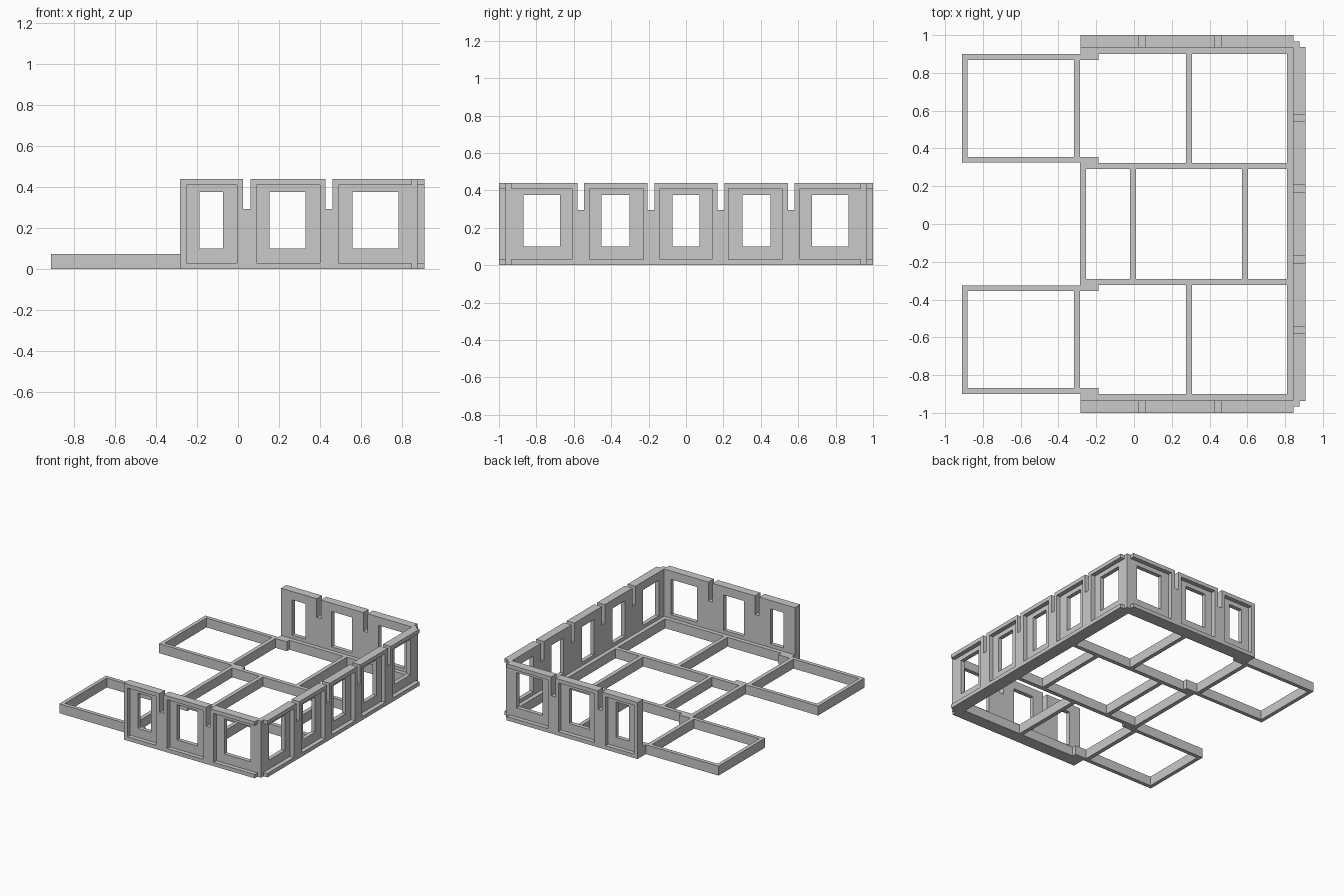
import bpy, bmesh
from math import radians

cube = bpy.data.objects.get("Cube")
if cube:
    bpy.data.objects.remove(cube, do_unlink=True)

stone = bpy.data.materials.new("light stone grey")
stone.use_nodes = True
GREY = (0.585, 0.585, 0.585, 1)
stone.diffuse_color = GREY
stone.node_tree.nodes["Principled BSDF"].inputs["Base Color"].default_value = GREY

HEIGHT, FLOOR = 0.44, 0.073
SILL, LINTEL = 0.1, 0.375         # window opening
RAIL, HEAD = 0.03, 0.41           # recessed panel
SLOT = 0.294                      # bottom of the top notches


def build(name, solids, voids=()):
    """Join boxes (x0, x1, y0, y1, z0, z1), cut others away, keep the outer skin."""
    cuts = [sorted({round(b[2 * a + e], 4) for b in list(solids) + list(voids) for e in (0, 1)})
            for a in range(3)]

    def inside(boxes, p):
        return any(all(b[2 * a] < p[a] < b[2 * a + 1] for a in range(3)) for b in boxes)

    def mid(a, i):
        return (cuts[a][i] + cuts[a][i + 1]) / 2

    nx, ny, nz = (len(c) - 1 for c in cuts)
    cells = {(i, j, k) for i in range(nx) for j in range(ny) for k in range(nz)
             if inside(solids, (mid(0, i), mid(1, j), mid(2, k)))
             and not inside(voids, (mid(0, i), mid(1, j), mid(2, k)))}

    bm = bmesh.new()
    verts = {}

    def vert(key):
        if key not in verts:
            verts[key] = bm.verts.new([cuts[a][key[a]] for a in range(3)])
        return verts[key]

    for cell in cells:
        for a in range(3):
            u, v = (a + 1) % 3, (a + 2) % 3
            for side in (0, 1):
                neighbour = list(cell)
                neighbour[a] += 2 * side - 1
                if tuple(neighbour) in cells:
                    continue
                ring = []
                for du, dv in ((0, 0), (1, 0), (1, 1), (0, 1)):
                    key = list(cell)
                    key[a] += side
                    key[u] += du
                    key[v] += dv
                    ring.append(vert(tuple(key)))
                bm.faces.new(ring if side else ring[::-1])
    bmesh.ops.dissolve_limit(bm, angle_limit=radians(1), verts=bm.verts, edges=bm.edges)
    mesh = bpy.data.meshes.new(name)
    bm.to_mesh(mesh)
    bm.free()
    mesh.materials.append(stone)
    obj = bpy.data.objects.new(name, mesh)
    bpy.context.collection.objects.link(obj)


def wall(name, place, slab, trim, panels, windows, notches):
    """Slab with an outer trim layer; place(u0, u1, d0, d1, z0, z1) orients a box."""
    inner, middle, outer = 0, 0.032, 0.066
    solids = [place(*slab, inner, middle, 0, HEIGHT),
              place(*trim, middle, outer, 0, HEIGHT)]
    voids = [place(*p, middle, outer, RAIL, HEAD) for p in panels]
    voids += [place(*w, inner, outer, SILL, LINTEL) for w in windows]
    voids += [place(n - 0.018, n + 0.018, inner, outer, SLOT, HEIGHT) for n in notches]
    build(name, solids, voids)


def along_x(sign):
    def place(u0, u1, d0, d1, z0, z1):
        y = sorted((sign * (0.934 + d0), sign * (0.934 + d1)))
        return (u0, u1, *y, z0, z1)
    return place


def along_y(u0, u1, d0, d1, z0, z1):
    return (0.843 + d0, 0.843 + d1, u0, u1, z0, z1)


# Front and back walls
for name, sign in (("front_wall", -1), ("back_wall", 1)):
    wall(name, along_x(sign), (-0.283, 0.875), (-0.283, 0.844),
         [(-0.252, -0.006), (0.09, 0.4), (0.49, 0.844)],
         [(-0.187, -0.073), (0.153, 0.329), (0.558, 0.782)],
         [0.042, 0.443])

# Long side wall, the end panels running out to the corners
half_panels = [(0.227, 0.513), (0.61, 0.936)]
half_windows = [(0.302, 0.452), (0.674, 0.87)]


def both(spans):
    return spans + [(-b, -a) for a, b in spans]


wall("side_wall", along_y, (-0.934, 0.934), (-0.936, 0.936),
     both(half_panels) + [(-0.14, 0.14)],
     both(half_windows) + [(-0.073, 0.073)],
     [s * n for s in (-1, 1) for n in (0.1875, 0.5625)])

# Floor beams as (x0, x1, y0, y1), shared by the front and back halves
half_beams = [
    (-0.283, 0.843, 0.901, 0.934),    # under the wall
    (-0.285, 0.843, 0.29, 0.322),     # inner long beam
    (0.274, 0.306, 0.322, 0.901),     # bay divider
    (-0.317, -0.285, 0.326, 0.899),   # wing inner end
    (-0.91, -0.881, 0.326, 0.899),    # wing outer end
    (-0.91, -0.188, 0.869, 0.899),    # wing outer side
    (-0.91, -0.188, 0.326, 0.355),    # wing inner side
    (-0.283, -0.188, 0.869, 0.934),   # joint blocks
    (-0.283, -0.188, 0.29, 0.355),
]
middle_beams = [(x, x + 0.032, -0.29, 0.29) for x in (-0.285, -0.021, 0.572)]
middle_beams.append((0.81, 0.843, -0.934, 0.934))
beams = half_beams + [(a, b, -d, -c) for a, b, c, d in half_beams] + middle_beams
build("floor_beams", [(*b, 0, FLOOR) for b in beams])
